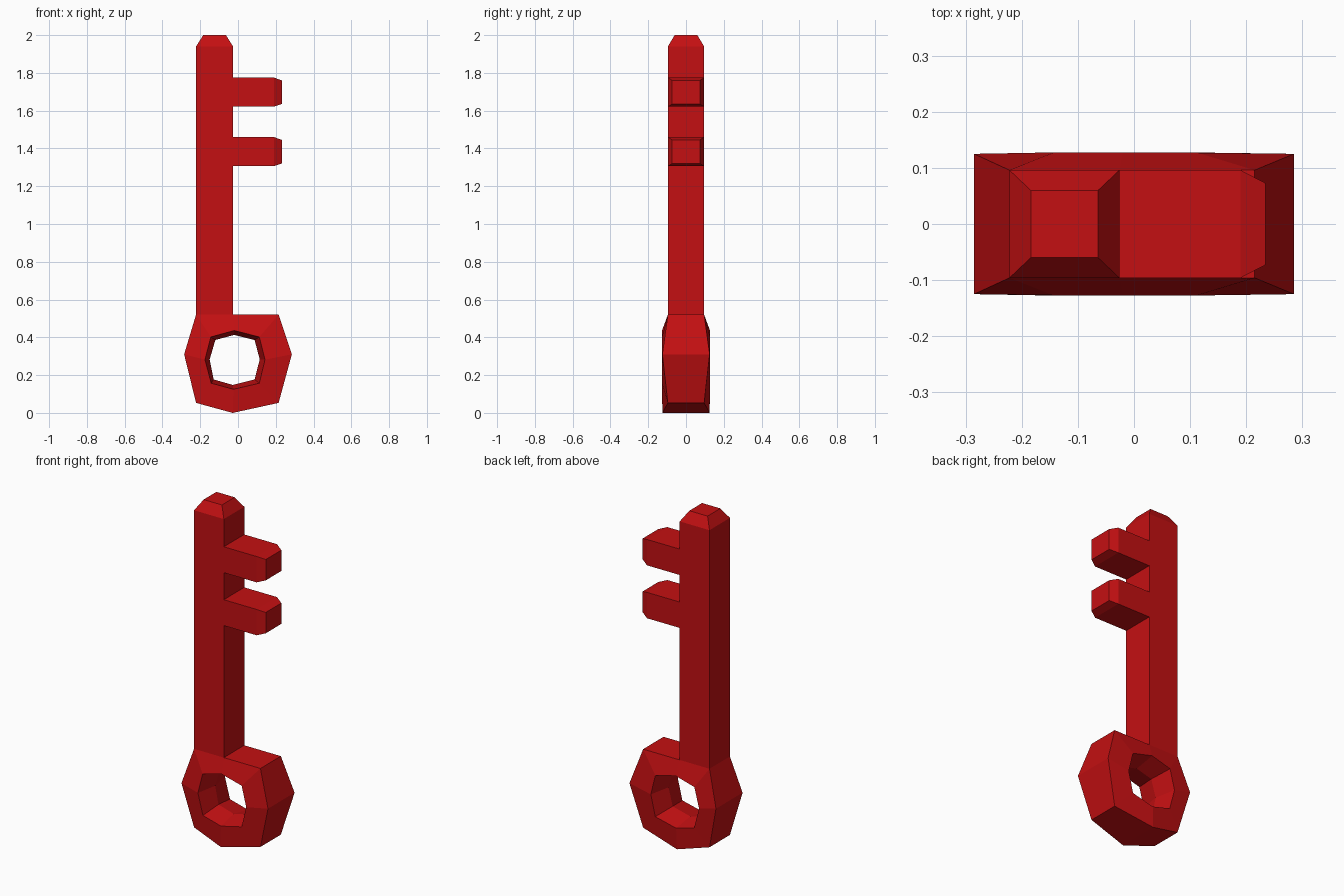
import bpy

if "Cube" in bpy.data.objects:
    bpy.data.objects.remove(bpy.data.objects["Cube"])

red = bpy.data.materials.new("key_red")
red.diffuse_color = (0.55, 0.005, 0.006, 1)
red.use_nodes = True
red.node_tree.nodes["Principled BSDF"].inputs["Base Color"].default_value = red.diffuse_color


def add_object(name, verts, faces):
    mesh = bpy.data.meshes.new(name)
    mesh.from_pydata(verts, [], faces)
    mesh.materials.append(red)
    mesh.validate()
    obj = bpy.data.objects.new(name, mesh)
    bpy.context.collection.objects.link(obj)
    # consistent outward normals
    bpy.context.view_layer.objects.active = obj
    obj.select_set(True)
    bpy.ops.object.mode_set(mode='EDIT')
    bpy.ops.mesh.select_all(action='SELECT')
    bpy.ops.mesh.normals_make_consistent(inside=False)
    bpy.ops.object.mode_set(mode='OBJECT')
    obj.select_set(False)
    return obj


def loft(name, loops):
    """Join four-cornered loops, open at the start (hidden) and capped at the end."""
    verts = [p for loop in loops for p in loop]
    faces = []
    for r in range(len(loops) - 1):
        for i in range(4):
            j = (i + 1) % 4
            faces.append((r * 4 + i, r * 4 + j, r * 4 + 4 + j, r * 4 + 4 + i))
    n = len(verts)
    faces.append((n - 4, n - 3, n - 2, n - 1))
    return add_object(name, verts, faces)


def loop_z(x0, x1, y, z):
    return [(x0, -y, z), (x1, -y, z), (x1, y, z), (x0, y, z)]


def loop_x(x, y, z0, z1):
    return [(x, -y, z0), (x, y, z0), (x, y, z1), (x, -y, z1)]


# Shaft with chamfered tip
loft("shaft", [loop_z(-0.222, -0.026, 0.096, 0.52),
               loop_z(-0.222, -0.026, 0.096, 1.94),
               loop_z(-0.184, -0.064, 0.06, 2.0)])

# Two teeth with tapered ends
for name, z in (("upper_tooth", 1.698), ("lower_tooth", 1.383)):
    loft(name, [loop_x(-0.026, 0.096, z - 0.077, z + 0.077),
                loop_x(0.19, 0.096, z - 0.077, z + 0.077),
                loop_x(0.234, 0.073, z - 0.062, z + 0.062)])

# Bow: eight-sided ring; outer corners are (x, z, half depth)
outer = [(-0.026, 0.52, 0.096), (0.215, 0.52, 0.096), (0.285, 0.31, 0.125),
         (0.215, 0.053, 0.096), (-0.028, 0.0, 0.125), (-0.222, 0.053, 0.096),
         (-0.285, 0.31, 0.125), (-0.222, 0.52, 0.096)]
rim = [(-0.02, 0.436), (0.113, 0.402), (0.143, 0.282), (0.113, 0.157),
       (-0.024, 0.125), (-0.142, 0.157), (-0.175, 0.282), (-0.144, 0.402)]
waist = [(-0.02, 0.413), (0.088, 0.386), (0.115, 0.283), (0.088, 0.177),
         (-0.028, 0.148), (-0.129, 0.177), (-0.15, 0.283), (-0.12, 0.386)]
verts, faces = [], []
for (ox, oz, d), (rx, rz), (wx, wz) in zip(outer, rim, waist):
    verts += [(ox, -d, oz), (rx, -0.127, rz), (wx, 0, wz),
              (rx, 0.127, rz), (ox, d, oz)]
for i in range(8):
    j = (i + 1) % 8
    for s in range(5):
        if i == 7 and s == 4:
            continue  # the shaft joins here
        t = (s + 1) % 5
        faces.append((i * 5 + s, i * 5 + t, j * 5 + t, j * 5 + s))
add_object("bow", verts, faces)
